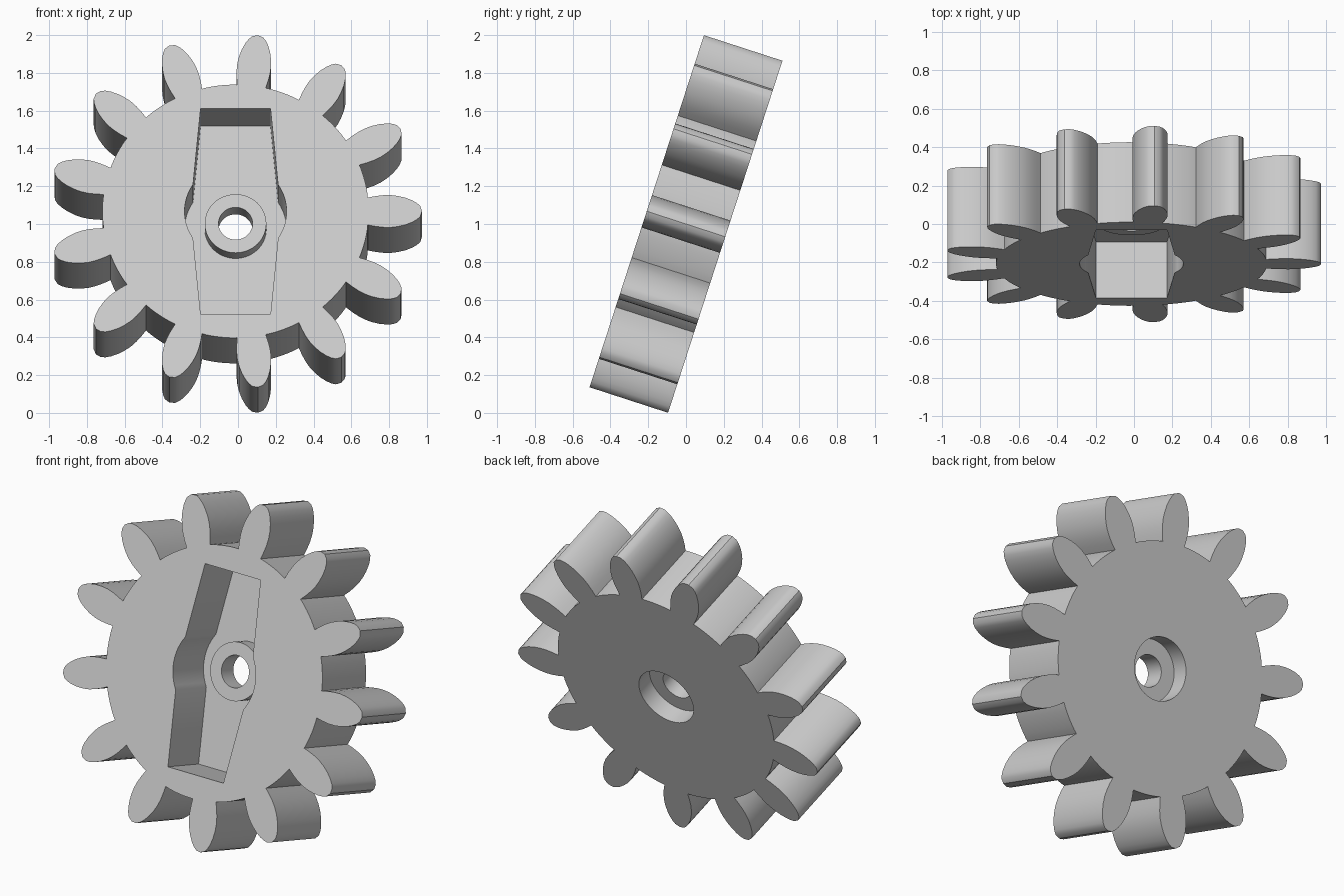
import bpy, bmesh, math

if "Cube" in bpy.data.objects:
    bpy.data.objects.remove(bpy.data.objects["Cube"], do_unlink=True)

TEETH, ROOT, THICK = 13, 0.705, 0.437
FRONT, BACK = THICK / 2, -THICK / 2
FLOOR = FRONT - 0.307
HUB_TOP = FLOOR + 0.097

grey = bpy.data.materials.new("plain grey")
grey.use_nodes = True
grey.diffuse_color = (0.6, 0.6, 0.6, 1)
grey.node_tree.nodes["Principled BSDF"].inputs["Base Color"].default_value = (0.6, 0.6, 0.6, 1)


def prism(name, outline, low, high):
    """Extrude a flat outline along the axle, from low to high."""
    bm = bmesh.new()
    face = bm.faces.new([bm.verts.new((x, y, low)) for x, y in outline])
    top = bmesh.ops.extrude_face_region(bm, geom=[face])["geom"]
    bmesh.ops.translate(bm, vec=(0, 0, high - low),
                        verts=[v for v in top if isinstance(v, bmesh.types.BMVert)])
    bmesh.ops.recalc_face_normals(bm, faces=bm.faces)
    mesh = bpy.data.meshes.new(name)
    bm.to_mesh(mesh)
    bm.free()
    mesh.materials.append(grey)
    obj = bpy.data.objects.new(name, mesh)
    bpy.context.collection.objects.link(obj)
    return obj


def arc(radius, start, end, steps):
    return [(radius * math.cos(a), radius * math.sin(a))
            for a in (start + (end - start) * i / steps for i in range(steps + 1))]


def circle(radius, steps=64):
    return arc(radius, 0, math.tau, steps)[:-1]


def combine(target, tool, operation):
    mod = target.modifiers.new(tool.name, "BOOLEAN")
    mod.operation, mod.object, mod.solver = operation, tool, "EXACT"
    bpy.context.view_layer.objects.active = target
    bpy.ops.object.modifier_apply(modifier=mod.name)
    bpy.data.objects.remove(tool, do_unlink=True)


# Tooth flank as (radius along tooth, half width), mirrored and repeated
flank = [(0.70, 0.076), (0.74, 0.084), (0.78, 0.089), (0.82, 0.09), (0.86, 0.085),
         (0.90, 0.075), (0.935, 0.061), (0.96, 0.046), (0.978, 0.029)]
tooth = [(r, -w) for r, w in flank] + [(0.987, 0)] + [(r, w) for r, w in reversed(flank)]
pitch = math.tau / TEETH
half = math.atan2(flank[0][1], flank[0][0])
outline = []
for i in range(TEETH):
    a = i * pitch
    c, s = math.cos(a), math.sin(a)
    outline += [(c * x - s * y, s * x + c * y) for x, y in tooth]
    outline += arc(ROOT, a + half, a + pitch - half, 8)[1:-1]
gear = prism("gear_wheel", outline, BACK, FRONT)

# Tapered pocket with a round bulge in the middle
bulge = math.asin(0.149 / 0.27)
side = [(0.185, -0.573)] + arc(0.27, -bulge, bulge, 12) + [(0.185, 0.573)]
pocket = side + [(-x, -y) for x, y in side]
combine(gear, prism("pocket", pocket, FLOOR, FRONT + 0.1), "DIFFERENCE")

# Raised hub, counterbore in the back, and axle hole
combine(gear, prism("hub", circle(0.163), FLOOR - 0.01, HUB_TOP), "UNION")
combine(gear, prism("counterbore", circle(0.178), BACK - 0.1, BACK + 0.107), "DIFFERENCE")
combine(gear, prism("axle_hole", circle(0.09), BACK - 0.1, FRONT + 0.1), "DIFFERENCE")

# Smooth curved walls and lean the wheel back
gear.location = (-0.013, 0, 1.0)
gear.rotation_euler = (math.radians(72), 0, 0)
bpy.ops.object.select_all(action="DESELECT")
gear.select_set(True)
bpy.context.view_layer.objects.active = gear
bpy.ops.object.shade_smooth_by_angle(angle=math.radians(30))
